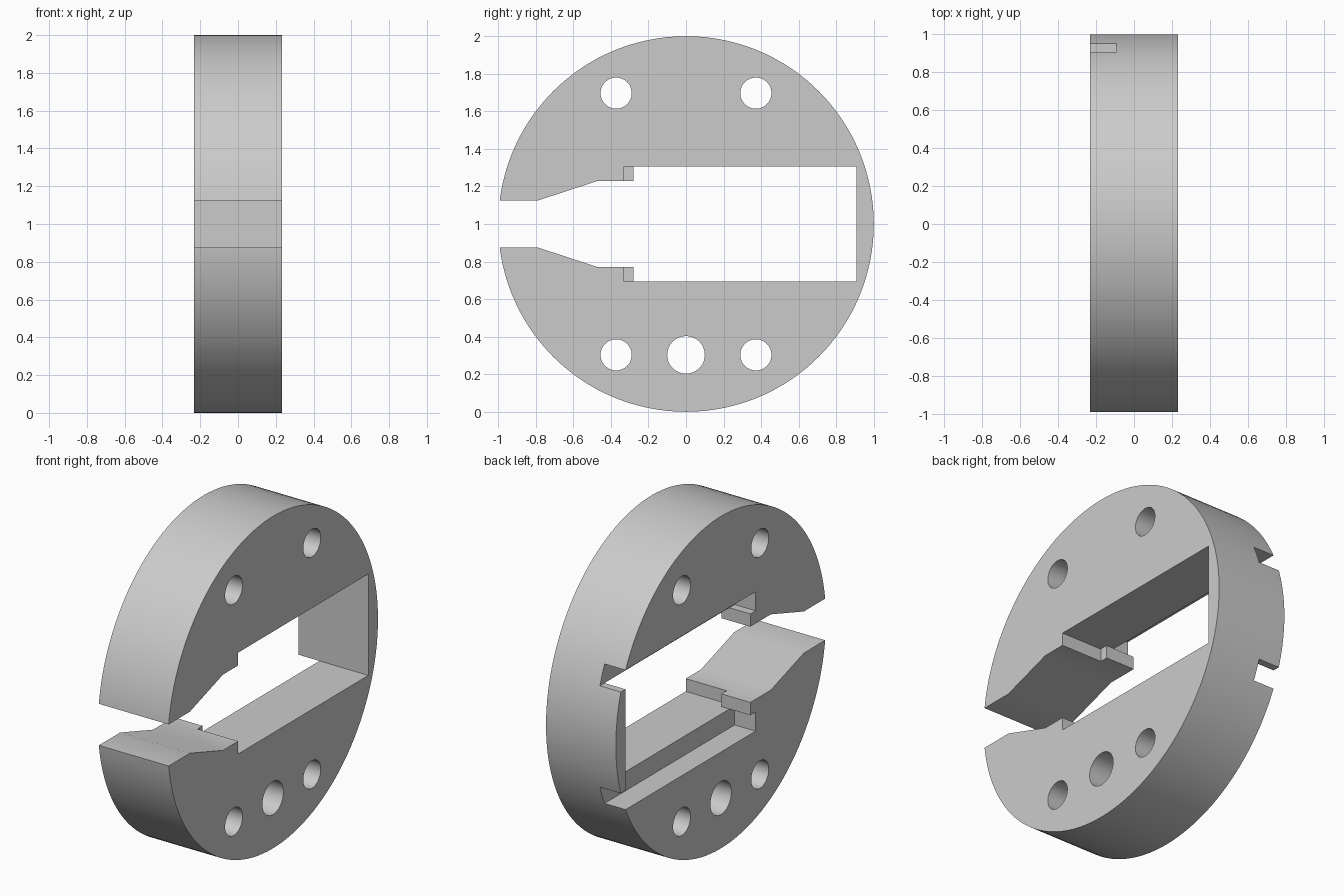
import bpy, bmesh
from math import cos, sin, tau, radians

cube = bpy.data.objects.get("Cube")
if cube:
    bpy.data.objects.remove(cube)

HALF = 0.2325      # half thickness of the disc
OUT = 0.4          # cutter reach past the faces
MID = 1.0          # height of the disc centre

grey = bpy.data.materials.new("plain grey")
grey.use_nodes = True
grey.diffuse_color = (0.6, 0.6, 0.6, 1)
grey.node_tree.nodes["Principled BSDF"].inputs["Base Color"].default_value = (0.6, 0.6, 0.6, 1)


def prism(name, outline, x0, x1):
    """Extrude a (y, height from centre) outline along x."""
    bm = bmesh.new()
    face = bm.faces.new([bm.verts.new((x0, y, MID + h)) for y, h in outline])
    new = bmesh.ops.extrude_face_region(bm, geom=[face])["geom"]
    moved = [v for v in new if isinstance(v, bmesh.types.BMVert)]
    bmesh.ops.translate(bm, verts=moved, vec=(x1 - x0, 0, 0))
    bmesh.ops.recalc_face_normals(bm, faces=bm.faces)
    mesh = bpy.data.meshes.new(name)
    bm.to_mesh(mesh)
    bm.free()
    mesh.materials.append(grey)
    obj = bpy.data.objects.new(name, mesh)
    bpy.context.collection.objects.link(obj)
    return obj


def circle(y, h, r, n):
    return [(y + r * cos(tau * i / n), h + r * sin(tau * i / n)) for i in range(n)]


def box(y0, y1, h0, h1):
    return [(y0, h0), (y1, h0), (y1, h1), (y0, h1)]


disc = prism("slotted_disc", circle(0, 0, 1, 128), -HALF, HALF)


def cut(outline, x0=-OUT, x1=OUT):
    cutter = prism("cutter", outline, x0, x1)
    cutter.hide_render = True
    mod = disc.modifiers.new("cut", 'BOOLEAN')
    mod.operation = 'DIFFERENCE'
    mod.solver = 'EXACT'
    mod.object = cutter
    bpy.context.view_layer.objects.active = disc
    bpy.ops.object.modifier_apply(modifier=mod.name)
    bpy.data.objects.remove(cutter)


# Main slot: narrow mouth, flared throat, wide chamber
upper = [(-1.2, 0.125), (-0.79, 0.125), (-0.475, 0.228),
         (-0.28, 0.228), (-0.28, 0.305), (0.908, 0.305)]
cut(upper + [(y, -h) for y, h in reversed(upper)])

# Shoulder set back beside the small tabs
cut(box(-0.33, -0.2, -0.305, 0.305), -0.04, OUT)

# Side grooves above and below the chamber, open at the back rim
for low, high in ((0.305, 0.42), (-0.42, -0.305)):
    cut(box(-0.33, 1.2, low, high), -OUT, -0.093)

# Bolt holes and the larger lower hole
for y in (-0.372, 0.372):
    for h in (-0.697, 0.697):
        cut(circle(y, h, 0.083, 48))
cut(circle(0, -0.697, 0.1, 48))

bpy.ops.object.select_all(action='DESELECT')
disc.select_set(True)
bpy.context.view_layer.objects.active = disc
bpy.ops.object.shade_smooth_by_angle(angle=radians(30))
